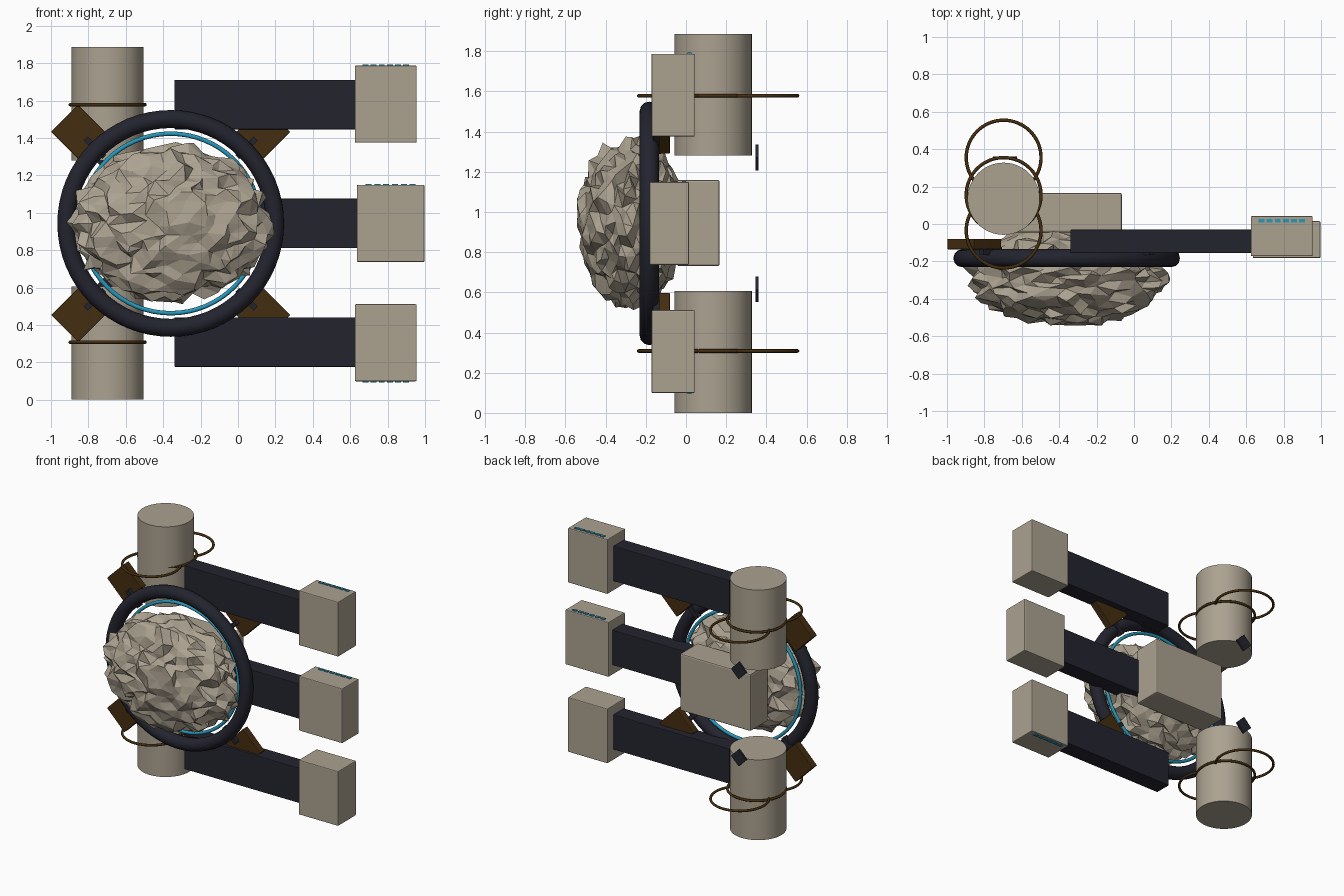
import bpy, math, random
from mathutils import Vector, noise

random.seed(7)
if "Cube" in bpy.data.objects:
    bpy.data.objects.remove(bpy.data.objects["Cube"])


def material(name, rgb):
    m = bpy.data.materials.new(name)
    m.use_nodes = True
    m.diffuse_color = (*rgb, 1)
    m.node_tree.nodes["Principled BSDF"].inputs["Base Color"].default_value = (*rgb, 1)
    return m


stone = material("warm grey stone", (0.41, 0.36, 0.28))
navy = material("dark navy", (0.017, 0.017, 0.028))
bronze = material("dark bronze", (0.058, 0.027, 0.005))
cyan = material("cyan light", (0.02, 0.31, 0.49))


def finish(name, mat, smooth=False):
    ob = bpy.context.object
    ob.name = name
    ob.data.materials.append(mat)
    if smooth:
        bpy.ops.object.shade_smooth_by_angle(angle=math.radians(40))
    return ob


def box(name, mat, xs, ys, zs, bevel=0.0, turn=0.0):
    """Box from its x, y and z ranges, turned about the y axis."""
    lo, hi = Vector((xs[0], ys[0], zs[0])), Vector((xs[1], ys[1], zs[1]))
    bpy.ops.mesh.primitive_cube_add(size=1, location=(lo + hi) / 2)
    ob = finish(name, mat)
    for v in ob.data.vertices:
        v.co *= hi - lo
    ob.rotation_euler.y = turn
    if bevel:
        mod = ob.modifiers.new("edge", "BEVEL")
        mod.width = bevel
        mod.segments = 2
    return ob


def ring(name, mat, loc, major, minor, upright=False):
    bpy.ops.mesh.primitive_torus_add(
        location=loc, major_radius=major, minor_radius=minor,
        major_segments=64, minor_segments=12,
        rotation=(math.pi / 2 if upright else 0, 0, 0))
    return finish(name, mat, True)


CX, CZ = -0.36, 0.943   # centre of the ring; everything mirrors about CZ

# Jagged rock
bpy.ops.mesh.primitive_ico_sphere_add(subdivisions=4, radius=1, location=(CX, -0.275, CZ))
rock = finish("rock_core", stone)
for v in rock.data.vertices:
    d = v.co.normalized()
    r = 0.91 + 0.06 * noise.noise(d * 3) + random.uniform(-0.06, 0.07)
    shift = Vector([random.uniform(-0.045, 0.045) for _ in range(3)])
    v.co = (d * r + shift) * Vector((0.56, 0.285, 0.44))

# Main ring and its light ring
ring("main_ring", navy, (CX, -0.183, CZ), 0.558, 0.048, True)
ring("light_ring", cyan, (CX, -0.165, CZ), 0.48, 0.012, True)

# Diagonal brackets and struts around the ring
for sx in (-1, 1):
    for sz in (-1, 1):
        x, z = CX + sx * 0.495, CZ + sz * 0.49
        box("bracket", bronze, (x - 0.102, x + 0.102), (-0.135, -0.08),
            (z - 0.102, z + 0.102), 0.004, math.pi / 4)
        x, z = CX + sx * 0.405, CZ + sz * 0.405
        box("ring_strut", navy, (x - 0.07, x + 0.07), (-0.165, -0.125),
            (z - 0.015, z + 0.015), 0, -sx * sz * math.pi / 4)

# Rear housing
box("rear_housing", stone, (-0.655, -0.065), (-0.045, 0.167), (0.73, 1.16), 0.01)

for side, s in (("upper", 1), ("lower", -1)):
    # Tanks with three loops each
    bpy.ops.mesh.primitive_cylinder_add(
        vertices=48, radius=0.193, depth=0.605, location=(-0.697, 0.135, CZ + s * 0.64))
    finish(side + "_tank", stone, True)
    for y in (-0.035, 0.155, 0.355):
        ring(side + "_tank_loop", bronze, (-0.697, y, CZ + s * 0.635), 0.2, 0.009)
    # Small diamond plate behind the tank
    z = CZ + s * 0.328
    box(side + "_rear_plate", navy, (-0.735, -0.645), (0.345, 0.36),
        (z - 0.045, z + 0.045), 0, math.pi / 4)

# Three arms with end pods and dashed lights
for side, s, x0, x1, y0, y1 in (("upper", 1, 0.625, 0.955, -0.172, 0.043),
                               ("middle", 0, 0.635, 0.997, -0.182, 0.015),
                               ("lower", -1, 0.625, 0.955, -0.172, 0.043)):
    z = CZ + s * 0.635
    box(side + "_arm", navy, (-0.34 if s else -0.2, x0 + 0.02), (-0.155, -0.03),
        (z - 0.132, z + 0.132), 0.004)
    pod = CZ + s * 0.638
    box(side + "_pod", stone, (x0, x1), (y0, y1), (pod - 0.206, pod + 0.206), 0.006)
    top = pod + (0.208 if s >= 0 else -0.208)
    pitch = (x1 - x0) * 0.13
    for i in range(6):
        x = (x0 + x1) / 2 + (i - 2.5) * pitch
        box(side + "_pod_light", cyan, (x - 0.016, x + 0.016),
            (y1 - 0.036, y1 - 0.016), (top - 0.004, top + 0.004))
